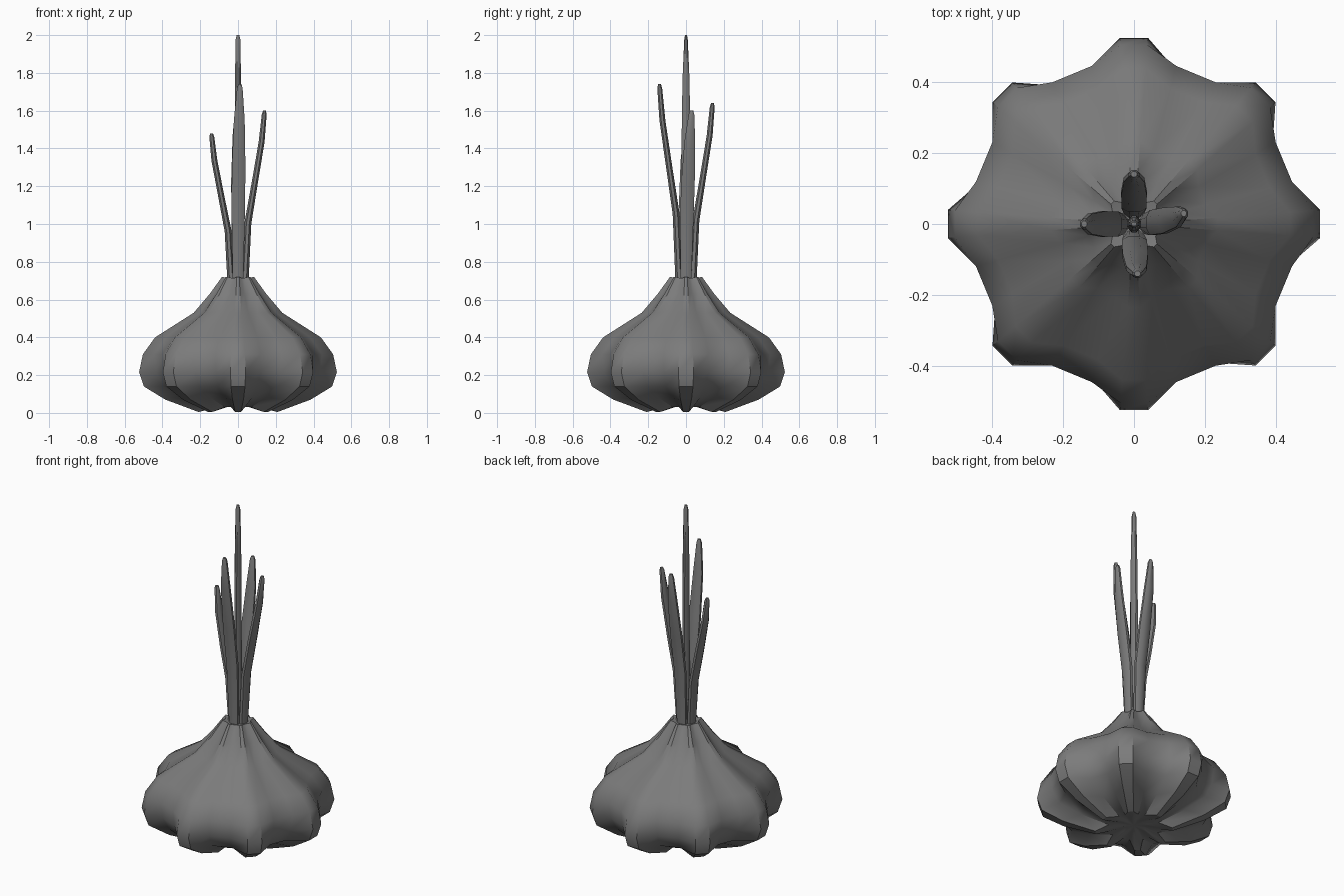
import bpy, bmesh, math
from mathutils import Vector

cube = bpy.data.objects.get("Cube")
if cube:
    bpy.data.objects.remove(cube, do_unlink=True)

grey = bpy.data.materials.new("dark_grey")
grey.use_nodes = True
colour = (0.2, 0.2, 0.2, 1)
grey.diffuse_color = colour
grey.node_tree.nodes["Principled BSDF"].inputs["Base Color"].default_value = colour


def loft(name, rings, angle):
    """Skin a stack of equal point rings and close both ends with a fan."""
    bm = bmesh.new()
    loops = [[bm.verts.new(p) for p in ring] for ring in rings]
    n = len(loops[0])
    for low, high in zip(loops, loops[1:]):
        for i in range(n):
            j = (i + 1) % n
            bm.faces.new((low[i], low[j], high[j], high[i]))
    for loop in (loops[0], loops[-1]):
        middle = bm.verts.new(sum((v.co for v in loop), Vector()) / n)
        for i in range(n):
            bm.faces.new((loop[i], loop[(i + 1) % n], middle))
    bmesh.ops.recalc_face_normals(bm, faces=bm.faces)
    mesh = bpy.data.meshes.new(name)
    bm.to_mesh(mesh)
    bm.free()
    mesh.materials.append(grey)
    mesh.shade_smooth()
    mesh.set_sharp_from_angle(angle=math.radians(angle))
    obj = bpy.data.objects.new(name, mesh)
    bpy.context.collection.objects.link(obj)
    return obj


# Bulb: eight flat ribs with hollows between them
RIBS = 8
# rib radius, rib height, hollow radius, hollow height
bulb_profile = [
    (0.08, 0.035, 0.06, 0.04),
    (0.21, 0.005, 0.14, 0.03),
    (0.385, 0.07, 0.29, 0.08),
    (0.50, 0.14, 0.41, 0.14),
    (0.525, 0.215, 0.45, 0.215),
    (0.505, 0.31, 0.46, 0.31),
    (0.44, 0.40, 0.395, 0.40),
    (0.235, 0.53, 0.21, 0.53),
    (0.15, 0.63, 0.13, 0.63),
    (0.085, 0.72, 0.07, 0.715),
    (0.05, 0.71, 0.045, 0.71),
]


def bulb_ring(rib_r, rib_z, dip_r, dip_z):
    ring = []
    for k in range(RIBS):
        for offset, r, z in ((-4.3, rib_r, rib_z), (4.3, rib_r, rib_z),
                             (15, dip_r, dip_z), (30, dip_r, dip_z)):
            a = math.radians(k * 360 / RIBS + offset)
            ring.append((r * math.cos(a), r * math.sin(a), z))
    return ring


loft("garlic_bulb", [bulb_ring(*row) for row in bulb_profile], 32)


# Leaves: flattened tapering shoots that lean outwards
BASE = 0.68
# share of height, outward distance, half thickness, half width
leaf_profile = [
    (0, 0.035, 0.022, 0.030),
    (0.35, 0.052, 0.020, 0.038),
    (0.58, 0.088, 0.018, 0.039),
    (0.82, 0.125, 0.017, 0.031),
    (0.98, 0.139, 0.014, 0.016),
    (1, 0.140, 0.008, 0.009),
]


def leaf(name, direction, top, drift=0, lean=1, width=1):
    rings = []
    out = Vector((math.cos(direction), math.sin(direction), 0))
    side = Vector((-out.y, out.x, 0))
    for t, r, thick, wide in leaf_profile:
        middle = out * r * lean + side * drift * t * t
        middle.z = BASE + t * (top - BASE)
        ring = []
        for i in range(8):
            a = math.tau * (i + 0.5) / 8
            ring.append(middle + out * thick * math.cos(a)
                        + side * wide * width * math.sin(a))
        rings.append(ring)
    loft(name, rings, 40)


quarter = math.pi / 2
leaf("left_leaf", 0, 1.60, drift=0.03)
leaf("back_leaf", quarter, 1.64)
leaf("right_leaf", 2 * quarter, 1.48)
leaf("front_leaf", 3 * quarter, 1.74, drift=0.01)
leaf("centre_leaf", 0, 2.0, lean=0, width=0.65)
